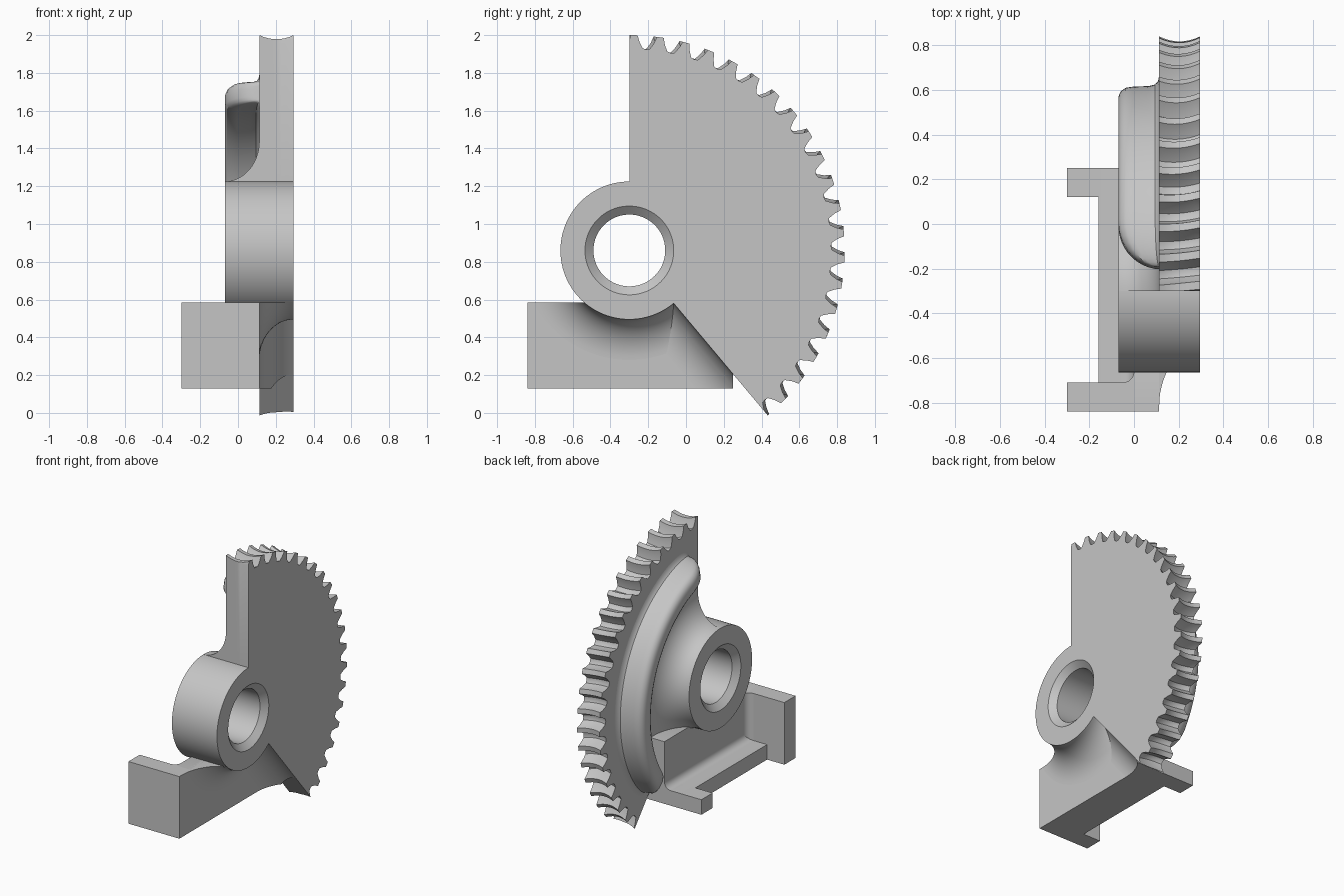
import bpy, bmesh
from math import sin, cos, pi, radians, sqrt

cube = bpy.data.objects.get("Cube")
if cube:
    bpy.data.objects.remove(cube, do_unlink=True)

TONE = (0.56, 0.56, 0.56, 1)
grey = bpy.data.materials.new("plain_grey")
grey.use_nodes = True
grey.diffuse_color = TONE
grey.node_tree.nodes["Principled BSDF"].inputs["Base Color"].default_value = TONE

CY, CZ = -0.3, 0.86          # shaft axis
FACE, BACK, HUB_BACK = 0.295, 0.113, -0.07
HUB_R, A_LOW, A_HIGH = 0.365, -50, 90


def polar(r, a, x):
    a = radians(a)
    return (x, CY + r * cos(a), CZ + r * sin(a))


def loft(name, rings, closed=False):
    """Skin a row of equal rings, capping the ends unless closed."""
    bm = bmesh.new()
    rows = [[bm.verts.new(p) for p in ring] for ring in rings]
    n = len(rows[0])
    pairs = list(zip(rows, rows[1:])) + ([(rows[-1], rows[0])] if closed else [])
    for a, b in pairs:
        for i in range(n):
            j = (i + 1) % n
            bm.faces.new((a[i], a[j], b[j], b[i]))
    if not closed:
        bm.faces.new(rows[0])
        bm.faces.new(rows[-1])
    bmesh.ops.remove_doubles(bm, verts=bm.verts, dist=1e-5)
    bmesh.ops.triangulate(bm, faces=[f for f in bm.faces if len(f.verts) > 4])
    bmesh.ops.recalc_face_normals(bm, faces=bm.faces)
    mesh = bpy.data.meshes.new(name)
    bm.to_mesh(mesh)
    bm.free()
    mesh.materials.append(grey)
    ob = bpy.data.objects.new(name, mesh)
    bpy.context.collection.objects.link(ob)
    return ob


def finish(ob):
    bpy.ops.object.select_all(action='DESELECT')
    ob.select_set(True)
    bpy.context.view_layer.objects.active = ob
    bpy.ops.object.shade_smooth_by_angle(angle=radians(32))


def lathe(name, profile, a0, a1, n):
    full = a1 - a0 == 360
    angles = [a0 + (a1 - a0) * i / n for i in range(n if full else n + 1)]
    return loft(name, [[polar(r, a, x) for r, x in profile] for a in angles], full)


def box(name, x0, x1, y0, y1, z0, z1):
    return loft(name, [[(x, y0, z0), (x, y1, z0), (x, y1, z1), (x, y0, z1)] for x in (x0, x1)])


def cove(u0, v0, u1, v1, n=14):
    """Hollow quarter ellipse: leaves (u0, v0) along v, reaches (u1, v1) along u."""
    return [(u1 + (u0 - u1) * cos(t), v0 + (v1 - v0) * sin(t))
            for t in (pi / 2 * i / n for i in range(n + 1))]


def cut(ob, cutter, operation):
    mod = ob.modifiers.new("cut", 'BOOLEAN')
    mod.operation, mod.object, mod.solver = operation, cutter, 'EXACT'
    bpy.context.view_layer.objects.active = ob
    bpy.ops.object.modifier_apply(modifier=mod.name)
    finish(ob)


# Toothed sector: slightly helical teeth with a hollow throat across the rim
PITCH, FIRST, TWIST = 7.0, 81.7, 0.9
TOOTH = [(-3.5, 1.068), (-2.5, 1.072), (-1.5, 1.105), (-0.9, 1.14),
         (0.9, 1.14), (1.5, 1.105), (2.5, 1.072), (3.5, 1.068)]


def rim_radius(a):
    d = (a + PITCH / 2) % PITCH - PITCH / 2
    for (d0, r0), (d1, r1) in zip(TOOTH, TOOTH[1:]):
        if d <= d1:
            return r0 + (r1 - r0) * (d - d0) / (d1 - d0)
    return TOOTH[-1][1]


def sector_outline(x):
    s = (x - BACK) / (FACE - BACK)
    shift = FIRST + TWIST * (1 - s)
    sag = 0.022 * (1 - (2 * s - 1) ** 2)
    pts = []
    for k in range(-21, 4):
        for d, _ in TOOTH[:-1]:
            a = min(max(k * PITCH + d + shift, A_LOW), A_HIGH)
            pts.append(polar(rim_radius(a - shift) - sag, a, x))
    for i in range(29):
        pts.append(polar(0.3, A_HIGH - 5 * i, x))
    return pts


finish(loft("toothed_sector", [sector_outline(BACK + (FACE - BACK) * i / 8) for i in range(9)]))

# Hub with a chamfered bore
finish(lathe("hub", [(HUB_R, HUB_BACK), (HUB_R, FACE), (0.235, FACE), (0.19, FACE - 0.04),
                     (0.19, HUB_BACK + 0.04), (0.235, HUB_BACK)], 0, 360, 96))

# Hollow flare joining the hub to the sector's rear face
finish(lathe("hub_rear_flare", [(0.3, HUB_BACK)] + cove(HUB_R, HUB_BACK, 0.58, BACK)
             + [(0.58, 0.13), (0.3, 0.13)], A_LOW, A_HIGH, 60))

# Arched stiffening rib with rounded, sinking ends
MID = 0.84
half = [(0.125, 0.0), (0.1, 0.03), (0.085, 0.1), (0.078, 0.25), (0.075, 0.65),
        (0.07, 0.82), (0.055, 0.94), (0.03, 1.0)]
half = half + [(-0.85 * d, h) for d, h in reversed(half)]
R_LOW, R_HIGH, RISE = -46.5, 83, 14


def rib_ring(a):
    t = min(1, (a - R_LOW) / RISE, (R_HIGH - a) / RISE)
    f = sqrt(max(0, 1 - (1 - t) ** 2))
    width = 0.6 + 0.4 * f
    ring = [polar(MID + d * width, a, BACK - (BACK - HUB_BACK) * h * f) for d, h in half]
    return ring + [polar(MID - 0.1, a, 0.13), polar(MID + 0.1, a, 0.13)]


ease = [R_LOW + RISE * (i / 10) ** 2 for i in range(10)]
ends = [R_HIGH - RISE * (i / 10) ** 2 for i in range(9, -1, -1)]
span = [R_LOW + RISE + (R_HIGH - R_LOW - 2 * RISE) * i / 50 for i in range(51)]
finish(loft("stiffening_rib", [rib_ring(a) for a in ease + span + ends]))

# Bracket: upright web and floor in one L section, with a rounded inner corner
Z0, Z1, Y0, Y1 = 0.13, 0.585, -0.84, 0.25
section = [(BACK, Z0), (-0.16, Z0), (-0.16, 0.24)]
section += [(-x, z) for x, z in reversed(cove(0, 0.29, 0.05, 0.24, 6))]
section += [(0, Z1), (BACK, Z1)]
web = loft("bracket_web", [[(x, y, z) for x, z in section] for y in (Y0, Y1)])
hole = lathe("web_cutter", [(0.3, -0.5), (0.3, 0.5), (0.001, 0.5), (0.001, -0.5)], 0, 360, 64)
cut(web, hole, 'DIFFERENCE')

finish(box("front_flange", -0.3, BACK, Y0, -0.71, Z0, Z1))
finish(box("rear_flange", -0.3, 0.05, 0.12, Y1, Z0, 0.24))
corner = [(0.02, -0.73), (0.02, -0.66)] + [(-x, y) for x, y in cove(0, -0.66, 0.05, -0.71, 6)]
corner += [(-0.05, -0.73)]
finish(loft("flange_fillet", [[(x, y, z) for x, y in corner] for z in (0.2, Z1)]))

# Hollow fillets on the front face of the bracket, trimmed to its outline
trim = box("trim_cutter", 0, 0.5, Y0, Y1, Z0, Z1)
ring = lathe("hub_front_flare", [(0.3, FACE)] + cove(HUB_R, FACE, 0.58, BACK)
             + [(0.58, 0.09), (0.3, 0.09)], -175, A_LOW, 60)
cut(ring, trim, 'INTERSECT')

ux, uz = cos(radians(A_LOW)), sin(radians(A_LOW))
edge = [(-0.05, FACE)] + cove(0, FACE, 0.2, BACK) + [(0.2, 0.09), (-0.05, 0.09)]
slope = loft("sector_edge_fillet", [[(x, CY + r * ux + d * uz, CZ + r * uz - d * ux)
                                     for d, x in edge] for r in (0.34, 1.05)])
cut(slope, trim, 'INTERSECT')
for helper in (hole, trim):
    bpy.data.objects.remove(helper, do_unlink=True)
